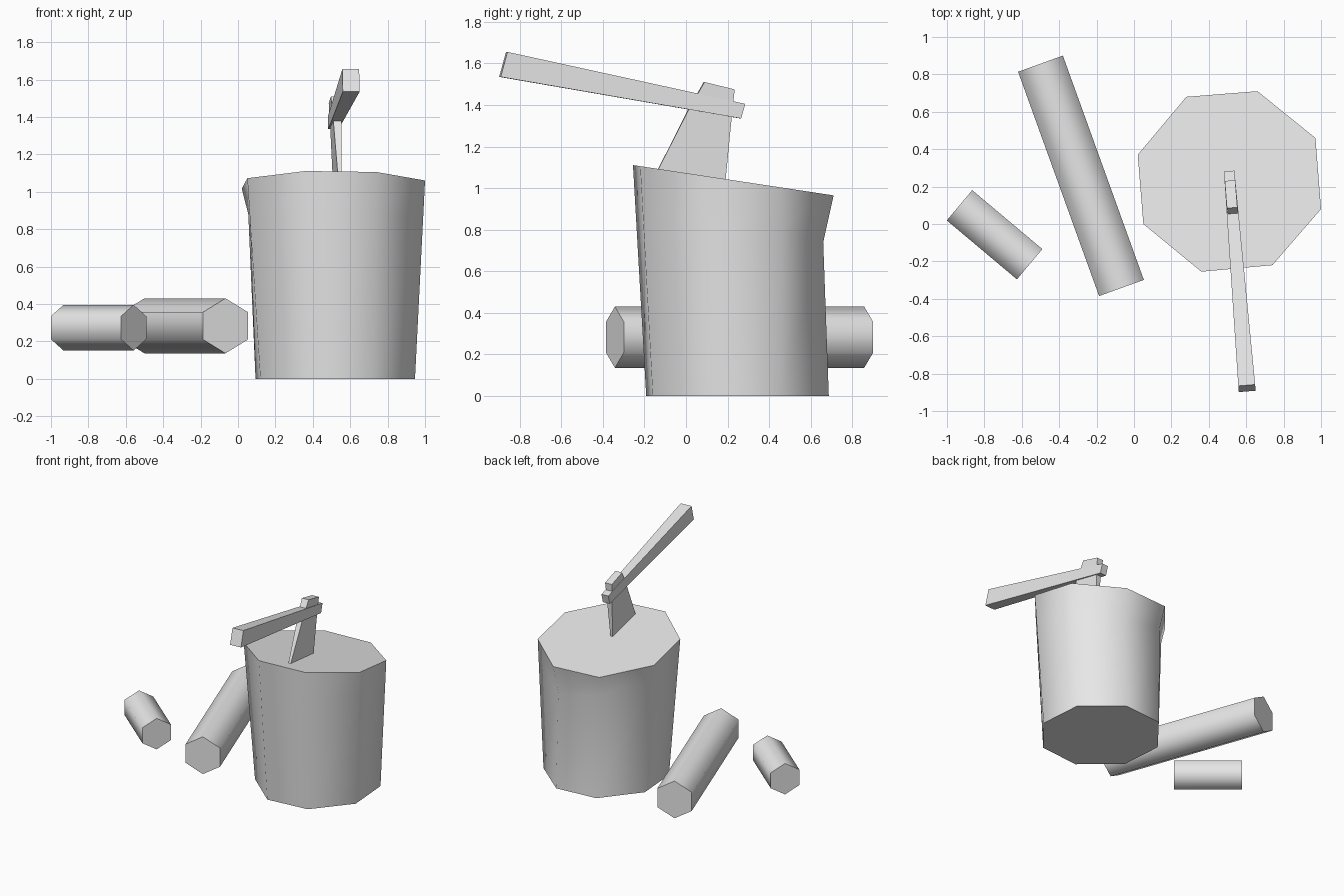
import bpy
import bmesh
import math
from mathutils import Vector

default = bpy.data.objects.get("Cube")
if default:
    bpy.data.objects.remove(default, do_unlink=True)

grey = bpy.data.materials.new("light_grey")
grey.use_nodes = True
grey.diffuse_color = (0.8, 0.8, 0.8, 1)
grey.node_tree.nodes["Principled BSDF"].inputs["Base Color"].default_value = (0.8, 0.8, 0.8, 1)


def loft(name, rings, smooth=False):
    """Skin a stack of equal-length rings and cap both ends."""
    bm = bmesh.new()
    rows = [[bm.verts.new(p) for p in ring] for ring in rings]
    n = len(rows[0])
    for a, b in zip(rows, rows[1:]):
        for i in range(n):
            j = (i + 1) % n
            bm.faces.new((a[i], a[j], b[j], b[i]))
    bm.faces.new(rows[0])
    bm.faces.new(rows[-1])
    bmesh.ops.recalc_face_normals(bm, faces=bm.faces)
    mesh = bpy.data.meshes.new(name)
    bm.to_mesh(mesh)
    bm.free()
    mesh.materials.append(grey)
    obj = bpy.data.objects.new(name, mesh)
    bpy.context.collection.objects.link(obj)
    if smooth:
        bpy.ops.object.select_all(action='DESELECT')
        obj.select_set(True)
        bpy.context.view_layer.objects.active = obj
        bpy.ops.object.shade_smooth_by_angle(angle=math.radians(65))
    return obj


# Chopping stump: tapered octagon, slanted top, lip flaring out at the back
rim = [(0.02, 0.37), (0.05, 0.0), (0.36, -0.255), (0.74, -0.22),
       (1.0, 0.08), (0.97, 0.46), (0.66, 0.71), (0.28, 0.68)]
flare = {0: (0.055, 0.37, 0.88), 6: (0.65, 0.66, 0.74), 7: (0.295, 0.64, 0.8)}
top = [Vector((x, y, 1.11 - 0.151 * (y + 0.25))) for x, y in rim]
bottom = [Vector((0.52 + (x - 0.51) * 0.87, 0.25 + (y - 0.23) * 0.91, 0)) for x, y in rim]
middle = [Vector(flare[i]) if i in flare else bottom[i].lerp(top[i], 0.8)
          for i in range(len(rim))]
loft("stump", [bottom, middle, top], smooth=True)


# Hexagonal logs lying on their sides, one corner up
def log(name, start, end, z, radius):
    a, b = Vector((*start, z)), Vector((*end, z))
    side = (b - a).cross(Vector((0, 0, 1))).normalized()
    hexagon = [side * radius * math.sin(k * math.pi / 3)
               + Vector((0, 0, radius * math.cos(k * math.pi / 3))) for k in range(6)]
    loft(name, [[a + h for h in hexagon], [b + h for h in hexagon]], smooth=True)


log("long_log", (-0.50, 0.857), (-0.067, -0.342), 0.283, 0.147)
log("short_log", (-0.933, 0.10), (-0.558, -0.215), 0.273, 0.122)


# Axe parts: each row is an edge pair (y, z) across the axe's slightly turned plane
def axe_row(p, q, half):
    ring = []
    for (y, z), s in ((p, -1), (p, 1), (q, 1), (q, -1)):
        ring.append(Vector((0.532 - 0.082 * y + s * half, y + 0.08 * s * half, z)))
    return ring


loft("axe_handle", [axe_row((-0.895, 1.535), (-0.862, 1.655), 0.045),
                    axe_row((0.263, 1.335), (0.283, 1.405), 0.028)])
loft("axe_head", [axe_row((0.087, 1.51), (0.232, 1.475), 0.028),
                  axe_row((0.01, 1.375), (0.218, 1.34), 0.021),
                  axe_row((-0.16, 1.04), (0.186, 1.0), 0.007)])
